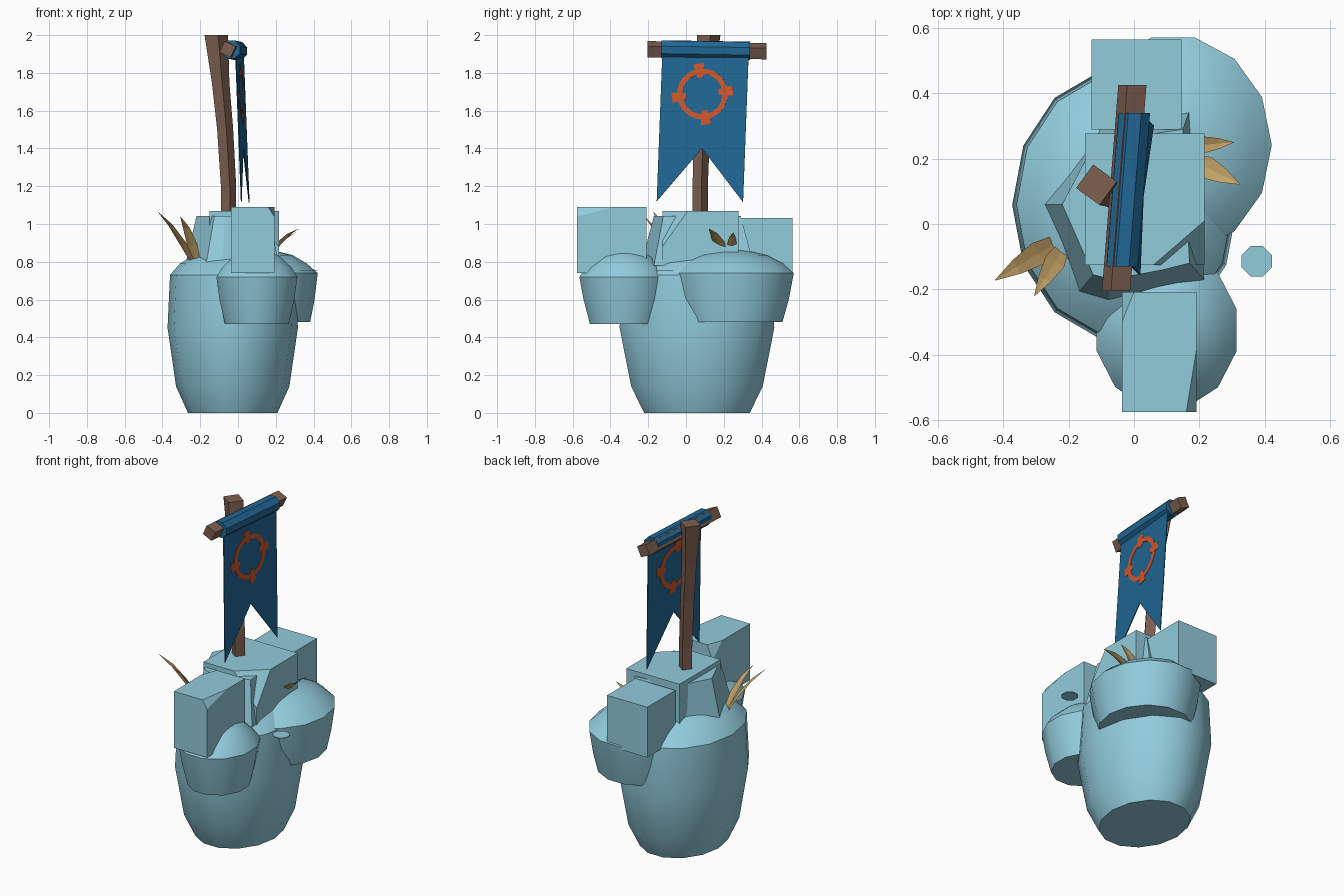
import bpy, bmesh, math
from mathutils import Vector as V

if "Cube" in bpy.data.objects:
    bpy.data.objects.remove(bpy.data.objects["Cube"])


def material(name, rgb):
    m = bpy.data.materials.new(name)
    m.diffuse_color = (*rgb, 1)
    m.use_nodes = True
    m.node_tree.nodes["Principled BSDF"].inputs["Base Color"].default_value = m.diffuse_color
    return m


ICE = material("pale_blue_stone", (0.29, 0.605, 0.72))
BLUE = material("blue_cloth", (0.0144, 0.136, 0.30))
ORANGE = material("orange_paint", (0.63, 0.095, 0.025))
WOOD = material("brown_wood", (0.205, 0.115, 0.08))
TAN = material("dry_leaf", (0.58, 0.38, 0.14))


def finish(name, bm, mat, smooth=False):
    bmesh.ops.recalc_face_normals(bm, faces=bm.faces[:])
    me = bpy.data.meshes.new(name)
    bm.to_mesh(me)
    bm.free()
    me.materials.append(mat)
    ob = bpy.data.objects.new(name, me)
    bpy.context.collection.objects.link(ob)
    if smooth:
        bpy.ops.object.select_all(action='DESELECT')
        ob.select_set(True)
        bpy.context.view_layer.objects.active = ob
        bpy.ops.object.shade_smooth_by_angle(angle=math.radians(35))
    return ob


def loft(name, rings, mat, smooth=False):
    """Skin equal-length rings of points and cap both ends."""
    bm = bmesh.new()
    vs = [[bm.verts.new(p) for p in r] for r in rings]
    n = len(vs[0])
    for a, b in zip(vs, vs[1:]):
        for i in range(n):
            j = (i + 1) % n
            bm.faces.new((a[i], a[j], b[j], b[i]))
    bm.faces.new(vs[0][::-1])
    bm.faces.new(vs[-1])
    return finish(name, bm, mat, smooth)


def boulder(name, cx, cy, profile, n, turn=0.0):
    """Elliptical lathe, profile = (z, rx, ry)."""
    ang = [2 * math.pi * i / n + turn for i in range(n)]
    rings = [[(cx + rx * math.cos(a), cy + ry * math.sin(a), z) for a in ang]
             for z, rx, ry in profile]
    return loft(name, rings, ICE, True)


def block(name, lo, hi, cuts=()):
    """Stone box with corners sliced off by planes through three points."""
    bm = bmesh.new()
    lo, hi = V(lo), V(hi)
    mid, size = (lo + hi) / 2, hi - lo
    bmesh.ops.create_cube(bm, size=1)
    for v in bm.verts:
        v.co = mid + V(a * b for a, b in zip(v.co, size))
    for a, b, c in cuts:
        a, b, c = V(a), V(b), V(c)
        no = (b - a).cross(c - a).normalized()
        if no.dot(a - mid) < 0:
            no = -no
        bmesh.ops.bisect_plane(bm, geom=bm.verts[:] + bm.edges[:] + bm.faces[:],
                               plane_co=a, plane_no=no, clear_outer=True)
        bmesh.ops.holes_fill(bm, edges=[e for e in bm.edges if e.is_boundary], sides=0)
    return finish(name, bm, ICE)


def beam(name, path, u, v, n, turn, mat):
    """Sweep an n-sided section along path = (point, radius)."""
    u, v = V(u), V(v)
    ang = [2 * math.pi * i / n + turn for i in range(n)]
    rings = [[V(p) + r * (u * math.cos(a) + v * math.sin(a)) for a in ang] for p, r in path]
    return loft(name, rings, mat)


# Rounded boulders: tall body and two overhanging lobes
boulder("body_boulder", -0.028, 0.058,
        [(0, 0.237, 0.287), (0.14, 0.30, 0.357), (0.45, 0.345, 0.42), (0.73, 0.332, 0.405),
         (0.79, 0.28, 0.335), (0.84, 0.2, 0.24), (0.87, 0.09, 0.11)], 14)
boulder("front_lobe", 0.1, -0.325,
        [(0.47, 0.175, 0.19), (0.60, 0.205, 0.225), (0.72, 0.222, 0.248), (0.77, 0.19, 0.21),
         (0.83, 0.125, 0.14), (0.868, 0.045, 0.05)], 12, math.pi / 12)
boulder("side_lobe", 0.12, 0.242,
        [(0.48, 0.262, 0.275), (0.60, 0.285, 0.31), (0.74, 0.302, 0.337), (0.79, 0.245, 0.28),
         (0.835, 0.17, 0.19), (0.862, 0.06, 0.07)], 14)

# Tapered collar slab around the middle block
low = [(-.28, .06), (-.17, -.21), (-.08, -.24), (.09, -.2), (.215, -.17), (.175, .36), (-.1, .3)]
top = [(-.22, .06), (-.125, -.155), (-.07, -.17), (.09, -.14), (.17, -.12), (.15, .29), (-.12, .25)]
loft("collar_slab", [[(*p, 0.78) for p in low], [(*p, 1.042) for p in top]], ICE)

# Square stone blocks on top
block("front_block", (-0.037, -0.576, 0.74), (0.192, -0.208, 1.09),
      [((0.16, -0.576, 1.09), (0.192, -0.576, 1.04), (0.192, -0.38, 1.09)),
       ((-0.037, -0.3, 1.09), (0, -0.208, 1.09), (-0.037, -0.208, 1.0))])
block("back_block", (-0.13, 0.29, 0.72), (0.146, 0.565, 1.032))
block("middle_block", (-0.15, -0.125, 0.72), (0.216, 0.277, 1.07),
      [((0.06, -0.125, 1.07), (0.216, 0.01, 1.07), (0.216, -0.125, 0.88))])

# Small flat stone chip beside the lobes
beam("stone_chip", [((0.376, -0.114, 0.753), 0.05), ((0.376, -0.114, 0.757), 0.05)],
     (1, 0, 0), (0, 1, 0), 8, math.pi / 8, ICE)

# Curved leaves
def leaf(name, base, tip, width, bulge):
    base, tip = V(base), V(tip)
    side = (tip - base).cross(V((0, 0, 1))).normalized()
    bm = bmesh.new()
    prev = None
    for t, w in ((0, 0.6), (0.3, 1), (0.65, 0.65), (1, 0.03)):
        c = base.lerp(tip, t) + V((0, 0, bulge * 4 * t * (1 - t)))
        h = side * width * w / 2
        row = [bm.verts.new(p) for p in (c - h, c + V((0, 0, -0.008 * w)), c + h)]
        if prev:
            for i in (0, 1):
                bm.faces.new((prev[i], prev[i + 1], row[i + 1], row[i]))
        prev = row
    finish(name, bm, TAN)


leaf("left_leaf_outer", (-0.235, -0.055, 0.79), (-0.425, -0.172, 1.065), 0.075, 0.03)
leaf("left_leaf_inner", (-0.215, -0.07, 0.79), (-0.305, -0.22, 1.04), 0.065, 0.03)
leaf("right_leaf_front", (0.18, 0.195, 0.85), (0.323, 0.122, 0.975), 0.07, 0.02)
leaf("right_leaf_back", (0.18, 0.24, 0.85), (0.305, 0.25, 0.955), 0.05, 0.015)

# Bent pole and crossbar
beam("pole", [((-.05, .075, 0.98), .041), ((-.05, .075, 1.2), .041), ((-.068, .085, 1.5), .043),
              ((-.092, .1, 1.75), .047), ((-.115, .12, 2.0), .063)],
     (1, 0, 0), (0, 1, 0), 4, math.radians(9), WOOD)
bar_a, bar_b = V((-0.055, -0.205, 1.925)), V((-0.005, 0.425, 1.915))
beam("crossbar", [(bar_a, 0.046), (bar_b, 0.046)],
     (1, 0, 0), (0, 0, 1), 4, math.radians(20), WOOD)

# Cloth roll wrapped over the crossbar
shift = V((0.012, 0, 0))
beam("banner_roll", [(bar_a.lerp(bar_b, t) + shift, 0.052) for t in (0.12, 0.865)],
     (1, 0, 0), (0, 0, 1), 8, math.radians(20), BLUE)


# Hanging swallow-tail banner with its painted ring
def on_cloth(y, z):
    return (0.008 + 0.09 * (y - 0.1) + (1.89 - z) * 0.042, y, z)


def plate(name, quads, mat, thick):
    bm = bmesh.new()
    for q in quads:
        bm.faces.new([bm.verts.new(on_cloth(*p)) for p in q])
    bmesh.ops.remove_doubles(bm, verts=bm.verts[:], dist=1e-5)
    ob = finish(name, bm, mat)
    mod = ob.modifiers.new("thickness", 'SOLIDIFY')
    mod.thickness = thick
    mod.offset = 0


plate("banner", [[(-.125, 1.91), (.1, 1.91), (.085, 1.40), (-.155, 1.12)],
                 [(.1, 1.91), (.332, 1.91), (.302, 1.115), (.085, 1.40)]], BLUE, 0.005)

N = 72
ring = []
for i in range(N):
    d = (i * 360 / N + 45) % 90 - 45          # angle from the nearest peg
    peg = abs(d + 360 / N / 2) < 8
    r = (0.087, 0.163) if peg else (0.106, 0.134)
    a0, a1 = (math.radians(k * 360 / N + 7) for k in (i, i + 1))
    ring.append([(0.087 + q * math.cos(a), 1.688 + q * math.sin(a))
                 for q, a in ((r[0], a0), (r[1], a0), (r[1], a1), (r[0], a1))])
plate("painted_ring", ring, ORANGE, 0.0095)
